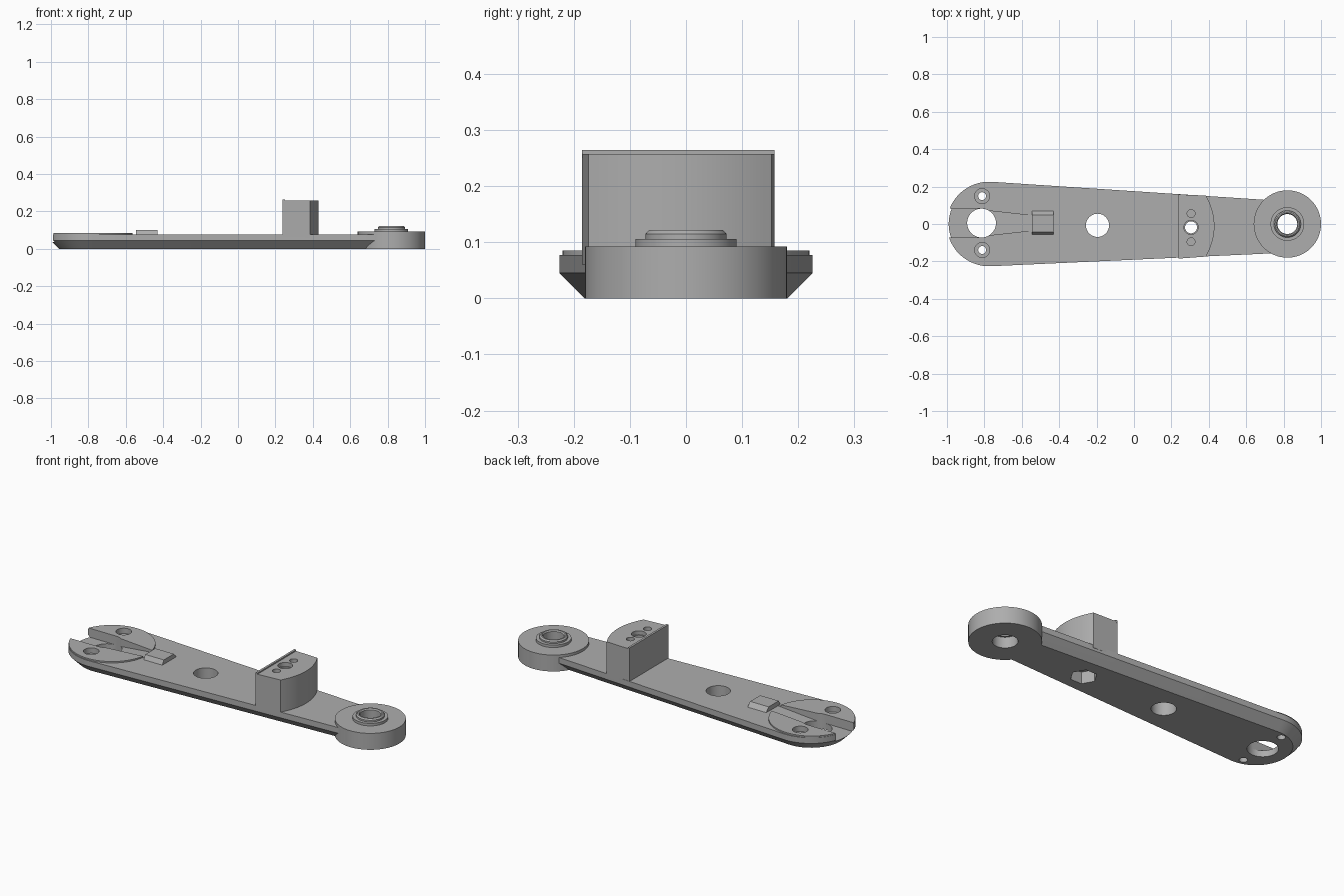
import bpy, bmesh
from math import cos, sin, pi, tau, asin, hypot, atan2, radians

if "Cube" in bpy.data.objects:
    bpy.data.objects.remove(bpy.data.objects["Cube"])

grey = bpy.data.materials.new("mid grey")
grey.use_nodes = True
COLOUR = (0.42, 0.42, 0.42, 1)
grey.diffuse_color = COLOUR
grey.node_tree.nodes["Principled BSDF"].inputs["Base Color"].default_value = COLOUR


def loft(name, layers, closed=False):
    """Skin matching rings of 3D points; cap the ends, or join last to first."""
    bm = bmesh.new()
    rings = [[bm.verts.new(p) for p in ring] for ring in layers]
    pairs = list(zip(rings, rings[1:]))
    if closed:
        pairs.append((rings[-1], rings[0]))
    else:
        bm.faces.new(rings[0])
        bm.faces.new(rings[-1])
    for a, b in pairs:
        for i in range(len(a)):
            j = (i + 1) % len(a)
            bm.faces.new((a[i], a[j], b[j], b[i]))
    bmesh.ops.recalc_face_normals(bm, faces=bm.faces)
    mesh = bpy.data.meshes.new(name)
    bm.to_mesh(mesh)
    bm.free()
    mesh.materials.append(grey)
    obj = bpy.data.objects.new(name, mesh)
    bpy.context.collection.objects.link(obj)
    return obj


def at(points, z):
    return [(x, y, z) for x, y in points]


def circle(x, y, r, n=48):
    return [(x + r * cos(tau * i / n), y + r * sin(tau * i / n)) for i in range(n)]


def prism(name, points, z0, z1):
    return loft(name, [at(points, z0), at(points, z1)])


def drill(x, y, r, z0=-0.1, z1=0.4, n=48):
    return prism("cutter", circle(x, y, r, n), z0, z1)


def box(name, x0, x1, y0, y1, z0, z1):
    return prism(name, [(x0, y0), (x1, y0), (x1, y1), (x0, y1)], z0, z1)


def cut(objects, cutters):
    for obj in objects:
        for c in cutters:
            mod = obj.modifiers.new("cut", "BOOLEAN")
            mod.operation, mod.solver, mod.object = "DIFFERENCE", "EXACT", c
            bpy.context.view_layer.objects.active = obj
            bpy.ops.object.modifier_apply(modifier=mod.name)
    for c in cutters:
        bpy.data.objects.remove(c)


# Tapered arm outline: two end arcs joined by their common tangents
BIG, SMALL = (-0.775, 0, 0.226), (0.82, -0.016, 0.137)


def arm_outline(inset, n=32):
    dx, dy = SMALL[0] - BIG[0], SMALL[1] - BIG[1]
    tilt = atan2(dy, dx)
    a = pi / 2 - asin((BIG[2] - SMALL[2]) / hypot(dx, dy))
    points = []
    for (cx, cy, r), start, end in ((SMALL, -a, a), (BIG, a, tau - a)):
        for i in range(n + 1):
            t = tilt + start + (end - start) * i / n
            points.append((cx + (r - inset) * cos(t), cy + (r - inset) * sin(t)))
    return points


arm = loft("arm_plate", [at(arm_outline(0.045), 0), at(arm_outline(0), 0.045),
                         at(arm_outline(0), 0.077)])
head = prism("raised_head_disc", circle(-0.78, 0, 0.22, 64), 0.06, 0.085)

# Upright block with a bowed right face and a thin ridge on its left edge
bow = [(0.385 + 0.045 * (1 - t * t), -0.011 + 0.163 * t)
       for t in (i / 12 - 1 for i in range(25))]
block = prism("upright_block", [(0.238, 0.158), (0.238, -0.185)] + bow, 0.06, 0.257)
box("block_ridge", 0.238, 0.25, -0.185, 0.158, 0.25, 0.264)

# Large head hole, wire slot and ramped channel
HX, HY = -0.815, 0.005
channel = [(HX, HY - 0.07), (-0.545, HY - 0.04), (-0.545, HY + 0.04), (HX, HY + 0.07)]
ramp = [(x, y, 0.035 if x == HX else 0.076) for x, y in channel]
cut([arm, head], [
    drill(HX, HY, 0.077),
    box("cutter", -1.1, HX, HY - 0.077, HY + 0.077, 0.035, 0.2),
    loft("cutter", [ramp, at(channel, 0.2)]),
])

# Counterbored screw holes in the head
for y in (0.149, -0.139):
    cut([arm, head], [drill(-0.812, y, 0.021), drill(-0.812, y, 0.04, 0.055, 0.2)])

# Middle hole, clearance for the bearing, block bolt hole with nut pocket below
cut([arm], [drill(-0.195, -0.007, 0.062), drill(0.82, 0, 0.1)])
cut([arm, block], [drill(0.305, -0.018, 0.032), drill(0.305, -0.018, 0.068, -0.1, 0.065, 6)])
cut([block], [drill(0.305, -0.018, 0.038, 0.235)]
    + [drill(0.305, y, 0.021, 0.18) for y in (0.056, -0.095)])

# Wire clip: a low trapezoid ridge across the channel end
clip = [(-0.06, 0.07), (-0.042, 0.101), (0.047, 0.101), (0.075, 0.07)]
loft("wire_clip", [[(x, y, z) for y, z in clip] for x in (-0.545, -0.43)])

# Round boss with stepped collar, turned around its bore
profile = [(0.063, 0), (0.18, 0), (0.18, 0.092), (0.09, 0.092), (0.09, 0.106),
           (0.072, 0.106), (0.072, 0.115), (0.065, 0.122), (0.058, 0.122),
           (0.053, 0.115), (0.053, 0.06), (0.063, 0.06)]
loft("pivot_boss", [at(circle(0.82, 0, r, 64), z) for r, z in profile], closed=True)

# Smooth the round walls, keep the edges crisp
for obj in bpy.context.scene.objects:
    if obj.type == "MESH":
        bpy.ops.object.select_all(action="DESELECT")
        obj.select_set(True)
        bpy.context.view_layer.objects.active = obj
        bpy.ops.object.shade_smooth_by_angle(angle=radians(25))
